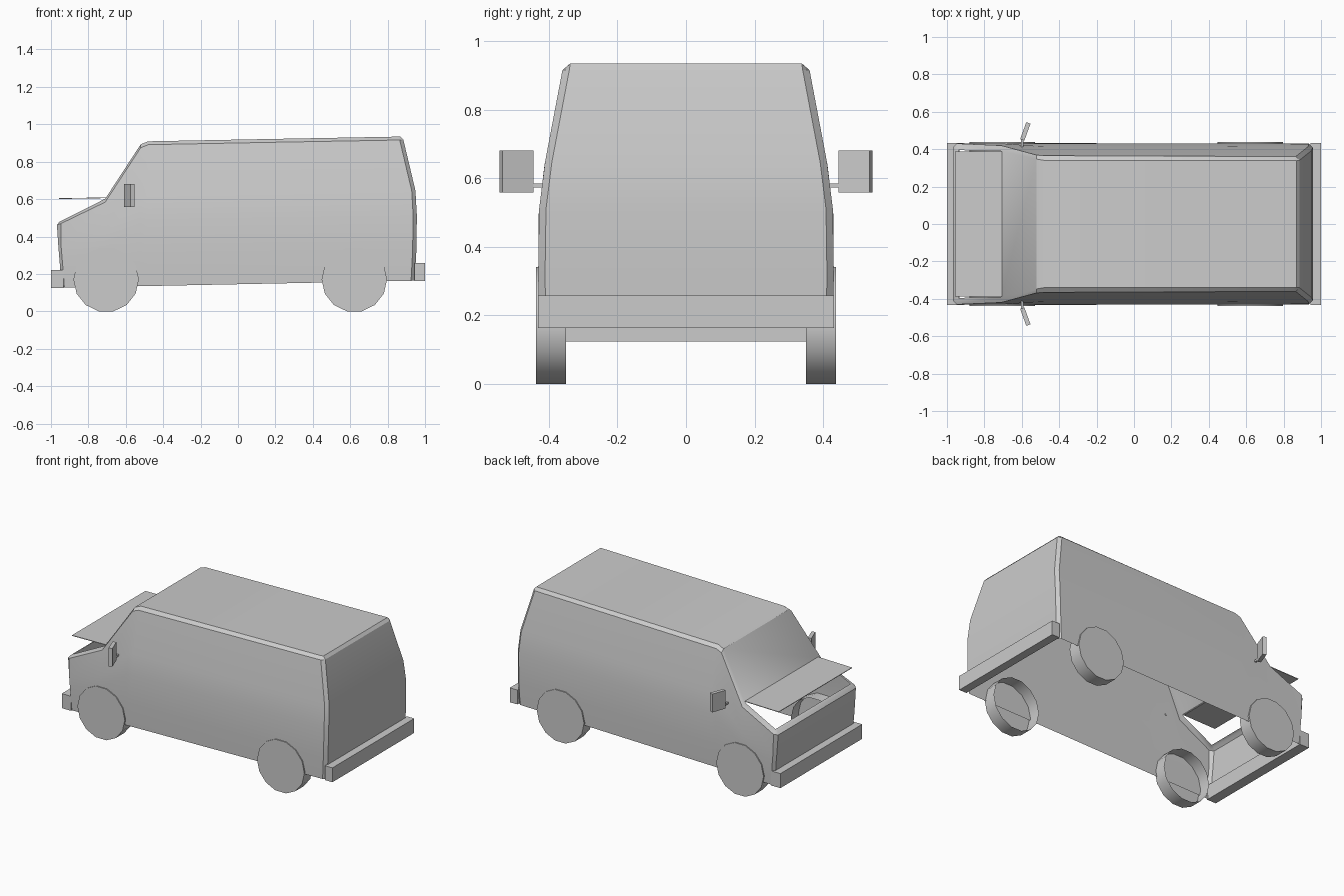
import bpy, bmesh, math
from mathutils import Matrix, Vector

cube = bpy.data.objects.get("Cube")
if cube:
    bpy.data.objects.remove(cube, do_unlink=True)

paint = bpy.data.materials.new("plain_grey")
paint.use_nodes = True
grey = (0.6, 0.6, 0.6, 1)
paint.diffuse_color = grey
paint.node_tree.nodes["Principled BSDF"].inputs["Base Color"].default_value = grey


def finish(name, bm, smooth=None):
    bmesh.ops.recalc_face_normals(bm, faces=bm.faces)
    mesh = bpy.data.meshes.new(name)
    bm.to_mesh(mesh)
    bm.free()
    mesh.materials.append(paint)
    obj = bpy.data.objects.new(name, mesh)
    bpy.context.collection.objects.link(obj)
    if smooth:
        bpy.ops.object.select_all(action='DESELECT')
        obj.select_set(True)
        bpy.context.view_layer.objects.active = obj
        bpy.ops.object.shade_smooth_by_angle(angle=math.radians(smooth))
    return obj


def box(name, center, size, turn=0.0, tilt=0.0):
    bm = bmesh.new()
    bmesh.ops.create_cube(bm, size=1)
    bm.transform(Matrix.Translation(center) @ Matrix.Rotation(turn, 4, 'Z')
                 @ Matrix.Rotation(tilt, 4, 'Y') @ Matrix.Diagonal((*size, 1)))
    return finish(name, bm)


def interp(table, z):
    if z <= table[0][0]:
        return table[0][1]
    for (z0, v0), (z1, v1) in zip(table, table[1:]):
        if z <= z1:
            return v0 + (v1 - v0) * (z - z0) / (z1 - z0)
    return table[-1][1]


# Body profiles by height: half width, tail outline, nose outline
WIDTH = [(0.12, 0.427), (0.26, 0.432), (0.5, 0.43), (0.64, 0.413), (0.92, 0.36)]
TAIL = [(0.16, 0.945), (0.26, 0.952), (0.5, 0.957), (0.64, 0.95),
        (0.918, 0.884), (0.935, 0.868)]
NOSE = [(0.125, -0.943), (0.22, -0.95), (0.46, -0.97), (0.48, -0.953)]
LEVELS = (0, 0.2, 0.46, 0.64, 1)

# Stations: position along the body, roof height, roof half width, side inset
STATIONS = [
    (lambda z: interp(NOSE, z), 0.48, 0.395, 0.02),
    (lambda z: interp(NOSE, z) + 0.015, 0.487, 0.395, 0),
    (lambda z: -0.71, 0.602, 0.39, 0),
    (lambda z: -0.52, 0.893, 0.347, 0),
    (lambda z: -0.48, 0.909, 0.34, 0),
    (lambda z: 0.2, 0.922, 0.34, 0),
    (lambda z: interp(TAIL, z) - 0.02, 0.934, 0.34, 0),
    (lambda z: interp(TAIL, z), 0.935, 0.338, 0.02),
]

# Open-bottomed body shell
bm = bmesh.new()
columns = []
for along, top, half, inset in STATIONS:
    bottom = 0.145 + 0.02 * along(0.2)
    shoulder = top - 0.018
    points = []
    for f in LEVELS:
        z = bottom + (shoulder - bottom) * f
        points.append((along(z), interp(WIDTH, z) - inset, z))
    points.append((along(top), half, top))
    columns.append([[bm.verts.new((x, s * y, z)) for x, y, z in points]
                    for s in (-1, 1)])
for a, b in zip(columns, columns[1:]):
    for side in (0, 1):
        for k in range(len(LEVELS)):
            bm.faces.new((a[side][k], b[side][k], b[side][k + 1], a[side][k + 1]))
strips = [bm.faces.new((a[0][-1], b[0][-1], b[1][-1], a[1][-1]))
          for a, b in zip(columns, columns[1:])]
for left, right in (columns[0], columns[-1]):
    for k in range(len(LEVELS)):
        bm.faces.new((left[k], right[k], right[k + 1], left[k + 1]))
# Engine bay opening
bay = strips[1]
bmesh.ops.inset_region(bm, faces=[bay], thickness=0.015)
bmesh.ops.delete(bm, geom=[bay], context='FACES')
finish("body_shell", bm, 28)

# Raised hood
box("open_hood", (-0.831, 0, 0.605), (0.25, 0.775, 0.004), tilt=math.radians(-1))

# Bumpers
box("front_bumper", (-0.966, 0, 0.172), (0.068, 0.864, 0.097))
box("rear_bumper", (0.972, 0, 0.211), (0.056, 0.864, 0.096))

# Wheels, open on the inner side
for end, x in (("front", -0.705), ("rear", 0.622)):
    for side, s in (("left", 1), ("right", -1)):
        bm = bmesh.new()
        bmesh.ops.create_cone(bm, cap_ends=True, segments=14, radius1=0.175,
                              radius2=0.175, depth=0.087)
        bm.transform(Matrix.Translation((x, s * 0.3945, 0.172))
                     @ Matrix.Rotation(math.pi / 2, 4, 'X')
                     @ Matrix.Rotation(math.pi / 14, 4, 'Z'))
        low = min(v.co.z for v in bm.verts)
        bm.transform(Matrix.Translation((0, 0, -low)))
        bm.faces.ensure_lookup_table()
        inner = [f for f in bm.faces if len(f.verts) == 14
                 and abs(f.calc_center_median().y) < 0.39]
        bmesh.ops.delete(bm, geom=inner, context='FACES')
        finish(f"{end}_{side}_wheel", bm, 35)

# Door mirrors and their stalks
for side, s in (("left", 1), ("right", -1)):
    box(f"{side}_mirror", (-0.581, s * 0.495, 0.62), (0.024, 0.096, 0.122),
        turn=-s * math.radians(20))
    box(f"{side}_mirror_stalk", (-0.597, s * 0.436, 0.579), (0.012, 0.05, 0.012))
